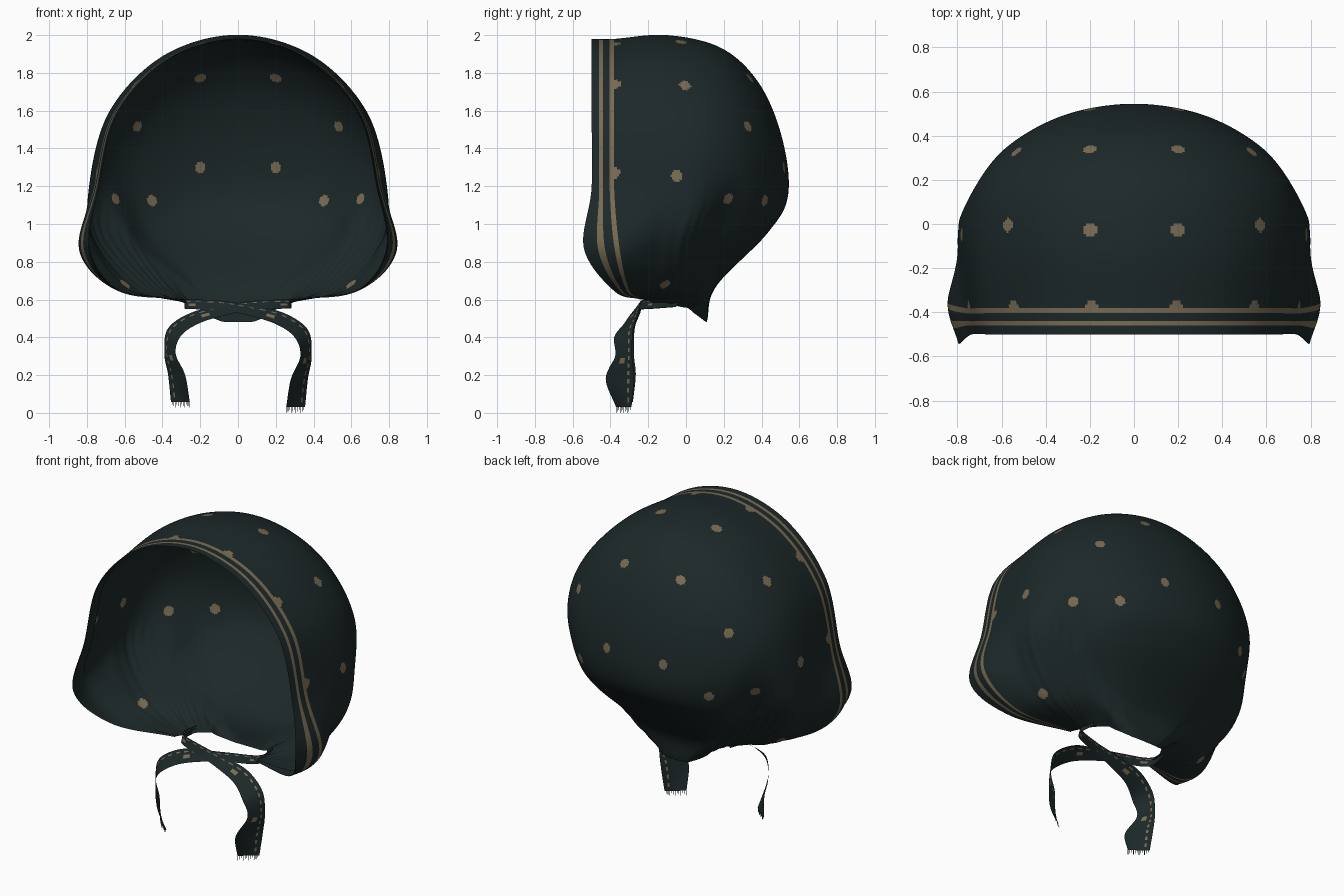
import bpy, math
from mathutils import Vector, kdtree

cube = bpy.data.objects.get("Cube")
if cube:
    bpy.data.objects.remove(cube)


def material(name, rgb):
    m = bpy.data.materials.new(name)
    m.use_nodes = True
    m.diffuse_color = (*rgb, 1)
    bsdf = m.node_tree.nodes["Principled BSDF"]
    bsdf.inputs["Base Color"].default_value = (*rgb, 1)
    bsdf.inputs["Roughness"].default_value = 0.8
    return m


DARK = material("dark green cloth", (0.012, 0.021, 0.022))
TAN = material("tan print", (0.19, 0.147, 0.087))


def spline(keys, t):
    """Smooth curve through the key vectors, t counted in key intervals."""
    i = min(int(t), len(keys) - 2)
    f = t - i
    b, c = keys[i], keys[i + 1]
    a = keys[i - 1] if i else b * 2 - c
    d = keys[i + 2] if i + 2 < len(keys) else c * 2 - b
    return (b * 2 + (c - a) * f + (a * 2 - b * 5 + c * 4 - d) * f ** 2
            + (b * 3 - a - c * 3 + d) * f ** 3) / 2


def grid_object(name, rows):
    """Sheet of quads through rows of points."""
    n = len(rows[0])
    verts = [p for row in rows for p in row]
    faces = [(i * n + j, i * n + j + 1, (i + 1) * n + j + 1, (i + 1) * n + j)
             for i in range(len(rows) - 1) for j in range(n - 1)]
    mesh = bpy.data.meshes.new(name)
    mesh.from_pydata(verts, [], faces)
    mesh.materials.append(DARK)
    mesh.materials.append(TAN)
    mesh.shade_smooth()
    ob = bpy.data.objects.new(name, mesh)
    bpy.context.collection.objects.link(ob)
    return ob


# Half arches, front rim first: crown, side, flare, lower edge, neck (hundredths)
ARCHES = [
    [(0, -50, 198), (74, -50, 119), (79, -54, 87), (63, -38, 64.5), (28, -24, 60)],
    [(0, -38, 198), (76.5, -38, 118), (84, -35, 86), (64, -30, 65), (28, -23, 60)],
    [(0, -10, 200), (79, -10, 118), (77, -14, 90), (59, -15, 66), (28, -19, 59)],
    [(0, 19, 193), (78, 4, 117), (76, -2, 92), (54, -7, 66), (27, -14, 58)],
    [(0, 39, 174), (73.5, 13, 115), (72, 4, 92), (49, -2, 67), (27, -11, 58)],
    [(0, 51, 145), (67, 18, 110), (66, 9, 92), (45, 1, 67), (26, -9, 57)],
    [(0, 54, 115), (59, 18, 99), (57, 12, 88), (41, 4, 67), (25, -7, 57)],
    [(0, 43, 95), (49, 17, 86), (46, 12, 79), (35, 6, 65), (22, -2, 56)],
    [(0, 16, 67), (24, 13, 66), (27, 11, 64), (25, 8, 59), (20, 1, 55.5)],
    [(0, 11, 48), (9, 10, 48.5), (13, 8, 50), (16, 6, 51.5), (18, 4, 53)],
]
HEM, STEP, ACROSS = 15, 26, 32
arches = []
for half in ARCHES:
    crown, side, *rest = [Vector(p) / 100 for p in half]
    base = Vector((0, side.y, side.z))
    out = Vector((side.x, 0, 0))
    # Quarter ellipse from the crown to the widest point
    pts = [base + (crown - base) * math.cos(a) + out * math.sin(a)
           for a in (0, math.pi / 6, math.pi / 3, math.pi / 2)] + rest
    arches.append([Vector((-p.x, p.y, p.z)) for p in pts[:0:-1]] + pts)

# Lengthwise parameters: fine over the hem, regular behind it
params = [i / HEM for i in range(HEM)]
params += [1 + i / STEP for i in range(STEP * (len(arches) - 2) + 1)]
count = ACROSS * (len(arches[0]) - 1)
centre = Vector((0, -0.1, 1.1))
columns = []
for j in range(count + 1):
    keys = [spline(a, j / ACROSS) for a in arches]
    edge = abs(2 * j / count - 1)
    gather = math.sin(math.pi * max(0, (edge - 0.5) / 0.5))
    col = []
    for t in params:
        p = spline(keys, t)
        # Soft folds converging on the knot
        fold = 0.002 * gather * min(1, max(0, t - 1)) * math.sin(t * 9)
        col.append(p + (p - centre).normalized() * fold)
    columns.append(col)
rows = list(zip(*columns))
hood = grid_object("hood", rows)

# Plain lining that covers the inside of the hem
grid_object("hem_lining", [[p - Vector((p.x, 0, p.z - centre.z)).normalized() * 0.005
                            for p in row] for row in rows[:HEM + 1]])

# Printed dots, mirrored and snapped to the cloth
DOTS = [(.2, -.02, 1.98), (.61, 0, 1.76), (.78, -.05, 1.26), (.2, .35, 1.78),
        (.54, .33, 1.52), (.2, .52, 1.3), (.45, .4, 1.13), (.67, .24, 1.12),
        (.19, -.38, 1.96), (.54, -.38, 1.74), (.77, -.38, 1.28), (.61, -.1, .66)]
faces = hood.data.polygons
tree = kdtree.KDTree(len(faces))
for f in faces:
    tree.insert(f.center, f.index)
tree.balance()
for x, y, z in DOTS:
    for s in (-1, 1):
        spot = tree.find((s * x, y, z))[0]
        for hit in tree.find_range(spot, 0.03):
            faces[hit[1]].material_index = 1

# Two printed stripes along the front hem
for f in faces:
    if f.index // count in (6, 7, 8, 13, 14):
        f.material_index = 1

# Tie ends: centre and half-width along the ribbon
TIE = [((-.27, -.05, .58), (0, .01, .02)),
       ((-.27, -.18, .575), (0, .01, .025)),
       ((-.1, -.25, .57), (0, .015, .025)),
       ((.05, -.27, .545), (.01, .025, .025)),
       ((.22, -.29, .50), (.02, .04, .03)),
       ((.335, -.33, .42), (.035, .05, .02)),
       ((.36, -.33, .30), (.03, .045, 0)),
       ((.325, -.35, .18), (.045, .075, 0)),
       ((.305, -.33, .03), (.05, .04, 0))]
WIDE, LONG = 12, 12


def make_tie(name, s, lift):
    def place(v):
        return Vector((v.x * s, v.y + lift * 0.3, v.z + lift * (1 - v.z / 0.6)))

    mids = [Vector(c) for c, w in TIE]
    widths = [Vector(w) for c, w in TIE]
    strip = []
    for i in range(LONG * (len(TIE) - 1) + 1):
        c, w = spline(mids, i / LONG), spline(widths, i / LONG)
        strip.append([place(c + w * (2 * k / WIDE - 1)) for k in range(WIDE + 1)])
    tie = grid_object(name, strip)
    # Dashed stripe near one edge, with an occasional dot
    for f in tie.data.polygons:
        i, k = divmod(f.index, WIDE)
        if (k == 9 and i % 4 < 2) or (k in (4, 5, 6) and i % 30 in (13, 14, 15)):
            f.material_index = 1
    # Frayed threads on the cut end
    end = strip[-1]
    for k in range(WIDE):
        a, b = end[k], end[k].lerp(end[k + 1], 0.35)
        drop = Vector((0, 0, -0.03 + 0.008 * (k % 3)))
        grid_object(name + "_thread_" + str(k + 1), [[a, b], [a + drop, b + drop]])


make_tie("left_tie", 1, 0)
make_tie("right_tie", -1, 0.03)
